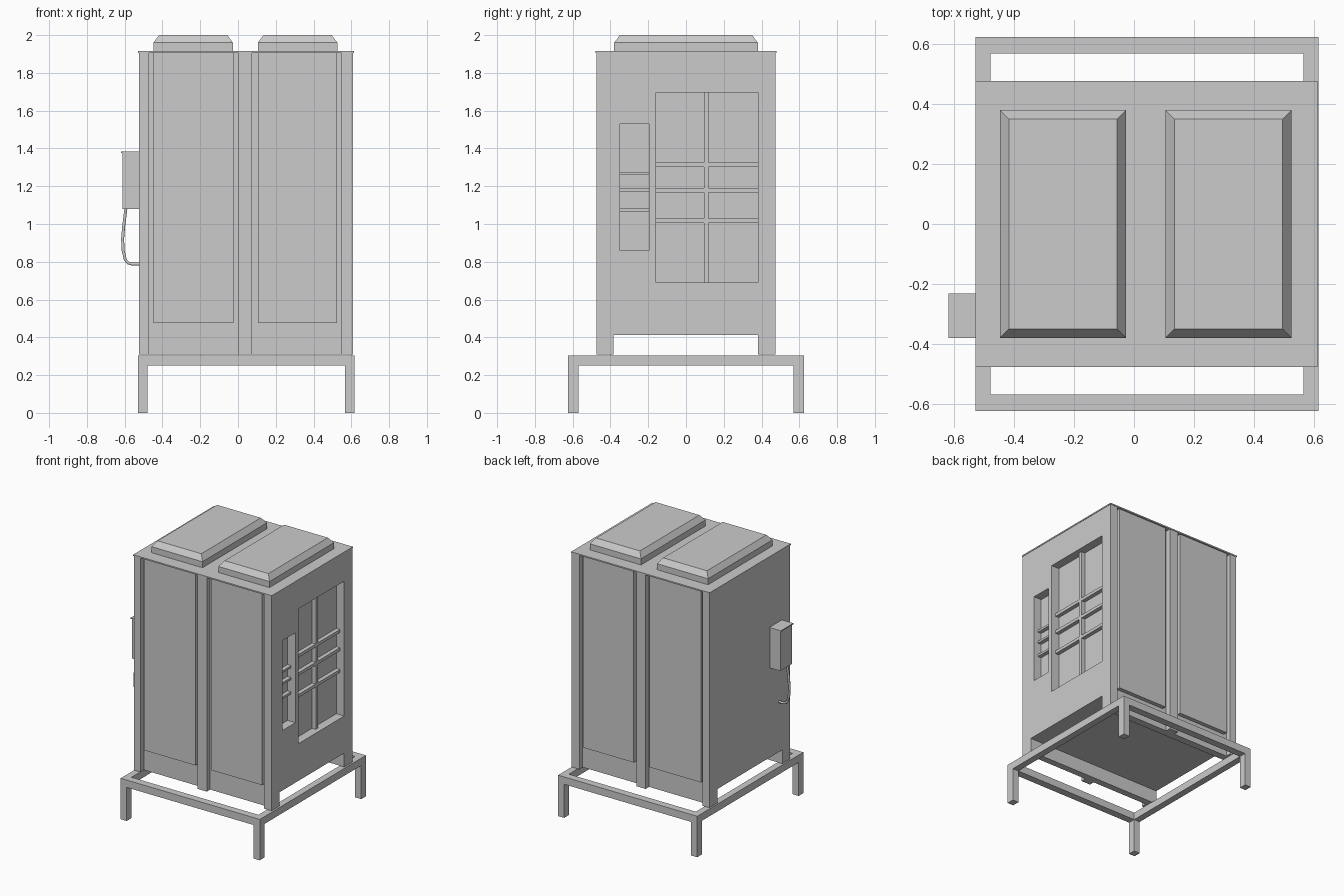
import bpy, bmesh
from mathutils import Vector

if "Cube" in bpy.data.objects:
    bpy.data.objects.remove(bpy.data.objects["Cube"])


def mesh_object(name, bm):
    bmesh.ops.recalc_face_normals(bm, faces=bm.faces)
    me = bpy.data.meshes.new(name)
    bm.to_mesh(me)
    bm.free()
    ob = bpy.data.objects.new(name, me)
    bpy.context.collection.objects.link(ob)
    return ob


def add_box(bm, x0, x1, y0, y1, z0, z1):
    verts = bmesh.ops.create_cube(bm, size=1)["verts"]
    for v in verts:
        v.co = Vector((x1 if v.co.x > 0 else x0,
                       y1 if v.co.y > 0 else y0,
                       z1 if v.co.z > 0 else z0))
    return verts


def boxes(name, items):
    bm = bmesh.new()
    for b in items:
        add_box(bm, *b)
    return mesh_object(name, bm)


def extrude_x(name, profile, x0, x1):
    bm = bmesh.new()
    face = bm.faces.new([bm.verts.new((x0, y, z)) for y, z in profile])
    geom = bmesh.ops.extrude_face_region(bm, geom=[face])["geom"]
    for v in geom:
        if isinstance(v, bmesh.types.BMVert):
            v.co.x = x1
    return mesh_object(name, bm)


L, R = -0.525, 0.61          # cabinet sides
BACK = 0.435                 # depth of the recessed front and rear skins
WX = 0.545                   # back plane of the side windows

# Stand: four legs, two long rails, two side rails
legs = [(x, x + 0.05, y, y + 0.055, 0, 0.25)
        for x in (-0.53, 0.567) for y in (-0.625, 0.57)]
boxes("stand_legs", legs)
boxes("stand_rails",
      [(-0.53, 0.617, y, y + 0.055, 0.25, 0.305) for y in (-0.625, 0.57)]
      + [(x, x + 0.05, -0.57, 0.57, 0.25, 0.305) for x in (-0.53, 0.567)])

# Cabinet body with an open channel underneath
body = extrude_x("cabinet_body", [
    (-BACK, 0.31), (-0.385, 0.31), (-0.385, 0.413), (0.38, 0.413),
    (0.38, 0.31), (BACK, 0.31), (BACK, 1.905), (-BACK, 1.905)], L, R)

# Window recesses on the right side
cutter = boxes("window_cutter", [(WX, 0.8, -0.16, 0.38, 0.69, 1.695),
                                 (WX, 0.8, -0.35, -0.195, 0.86, 1.53)])
cutter.hide_render = True
cutter.hide_set(True)
mod = body.modifiers.new("windows", "BOOLEAN")
mod.operation = "DIFFERENCE"
mod.solver = "EXACT"
mod.object = cutter

# Window bars
boxes("large_window_bars",
      [(WX, WX + 0.03, 0.095, 0.12, 0.69, 1.695)]
      + [(WX, WX + 0.03, y0, y1, z, z + 0.023)
         for z in (1.005, 1.167, 1.303) for y0, y1 in ((-0.16, 0.095), (0.12, 0.38))])
boxes("small_window_bars",
      [(WX, WX + 0.03, -0.35, -0.195, z, z + 0.016) for z in (1.065, 1.172, 1.26)])

# Posts and raised door panels, front and rear
for side, s in (("front", -1), ("rear", 1)):
    def span(a, b):
        return sorted((s * a, s * b))
    boxes(side + "_posts", [(x0, x1, *span(BACK, 0.475), 0.31, 1.905)
                            for x0, x1 in ((L, -0.47), (0.0, 0.075), (0.547, R))])
    boxes(side + "_panels", [(x0, x1, *span(BACK, 0.466), 0.475, 1.905)
                             for x0, x1 in ((-0.448, -0.025), (0.105, 0.523))])

# Roof sheet
boxes("roof", [(L - 0.005, R + 0.003, -0.478, 0.478, 1.905, 1.915)])

# Roof hoods with sloped rims
for name, x0, x1 in (("left_hood", -0.448, -0.027), ("right_hood", 0.105, 0.526)):
    bm = bmesh.new()
    add_box(bm, x0, x1, -0.38, 0.38, 1.915, 1.96)
    bm.faces.ensure_lookup_table()
    bm.normal_update()
    top = max(bm.faces, key=lambda f: f.calc_center_median().z)
    bmesh.ops.inset_region(bm, faces=[top], thickness=0.042)
    for v in top.verts:
        v.co.z = 2.0
    mesh_object(name, bm)

# Control box with lid on the left side
boxes("control_box", [(-0.611, L, -0.373, -0.238, 1.08, 1.376)])
boxes("control_box_lid", [(-0.619, L, -0.38, -0.232, 1.376, 1.384)])

# Cable conduit from the box into the wall
curve = bpy.data.curves.new("conduit", "CURVE")
curve.dimensions = "3D"
curve.bevel_depth = 0.009
curve.bevel_resolution = 1
curve.use_fill_caps = True
path = [(-0.593, 1.085), (-0.605, 0.99), (-0.611, 0.92), (-0.608, 0.86),
        (-0.597, 0.812), (-0.583, 0.794), (-0.56, 0.788), (-0.522, 0.788)]
spline = curve.splines.new("POLY")
spline.points.add(len(path) - 1)
for p, (x, z) in zip(spline.points, path):
    p.co = (x, -0.345, z, 1)
bpy.context.collection.objects.link(bpy.data.objects.new("conduit", curve))
